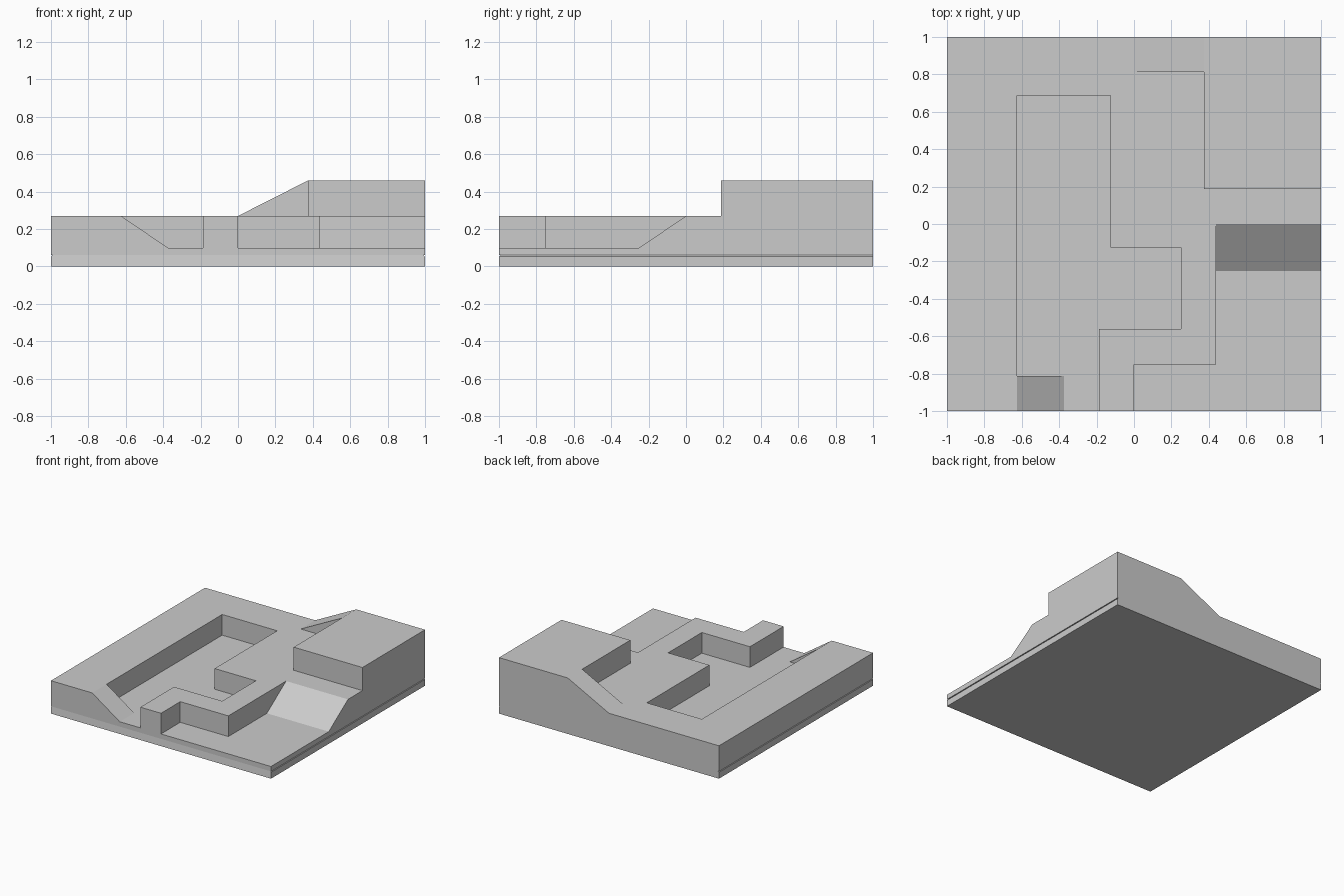
import bpy, bmesh
from mathutils import Vector

if "Cube" in bpy.data.objects:
    bpy.data.objects.remove(bpy.data.objects["Cube"])

LOW, MID, HIGH = 0.10, 0.27, 0.46   # three terrain levels
SEAM = 0.06                         # top of the base slab


def prism(name, outline, direction):
    """Closed solid: a planar outline swept along a direction."""
    bm = bmesh.new()
    face = bm.faces.new([bm.verts.new(p) for p in outline])
    ext = bmesh.ops.extrude_face_region(bm, geom=[face], use_keep_orig=True)
    moved = [v for v in ext["geom"] if isinstance(v, bmesh.types.BMVert)]
    bmesh.ops.translate(bm, verts=moved, vec=Vector(direction))
    bmesh.ops.recalc_face_normals(bm, faces=bm.faces[:])
    mesh = bpy.data.meshes.new(name)
    bm.to_mesh(mesh)
    bm.free()
    obj = bpy.data.objects.new(name, mesh)
    bpy.context.collection.objects.link(obj)
    return obj


def block(name, outline, z0, z1):
    return prism(name, [(x, y, z0) for x, y in outline], (0, 0, z1 - z0))


def rect(x0, x1, y0, y1):
    return [(x0, y0), (x1, y0), (x1, y1), (x0, y1)]


# base slab with a fine seam chamfer along front, left and right
base = prism("base_slab",
             [(-1, -1, 0), (1, -1, 0), (1, -1, 0.052), (0.992, -1, SEAM),
              (-0.992, -1, SEAM), (-1, -1, 0.052)], (0, 2, 0))
for v in base.data.vertices:
    if v.co.y < -0.99 and v.co.z > 0.055:
        v.co.y = -0.992

# low ground
block("low_ground", rect(-1, 1, -1, 1), SEAM, LOW)

# middle plateau wrapping around the sunken courtyard
block("middle_plateau",
      [(-1, -1), (-0.625, -1), (-0.625, 0.6875), (-0.125, 0.6875),
       (-0.125, -0.125), (0.25, -0.125), (0.25, -0.5625), (-0.1875, -0.5625),
       (-0.1875, -1), (0, -1), (0, -0.75), (0.4375, -0.75),
       (0.4375, 0), (1, 0), (1, 1), (-1, 1)], LOW, MID)

# high plateau in the back right corner
block("high_plateau", rect(0.375, 1, 0.1875, 1), MID, HIGH)

# ramps linking the levels
prism("front_ramp", [(-0.625, -1, LOW), (-0.375, -1, LOW), (-0.625, -1, MID)],
      (0, 0.1875, 0))
prism("side_ramp", [(1, -0.25, LOW), (1, 0, LOW), (1, 0, MID)],
      (-0.5625, 0, 0))
prism("back_ramp", [(0, 0.8125, MID), (0.375, 0.8125, MID), (0.375, 0.8125, HIGH)],
      (0, 0.1875, 0))
